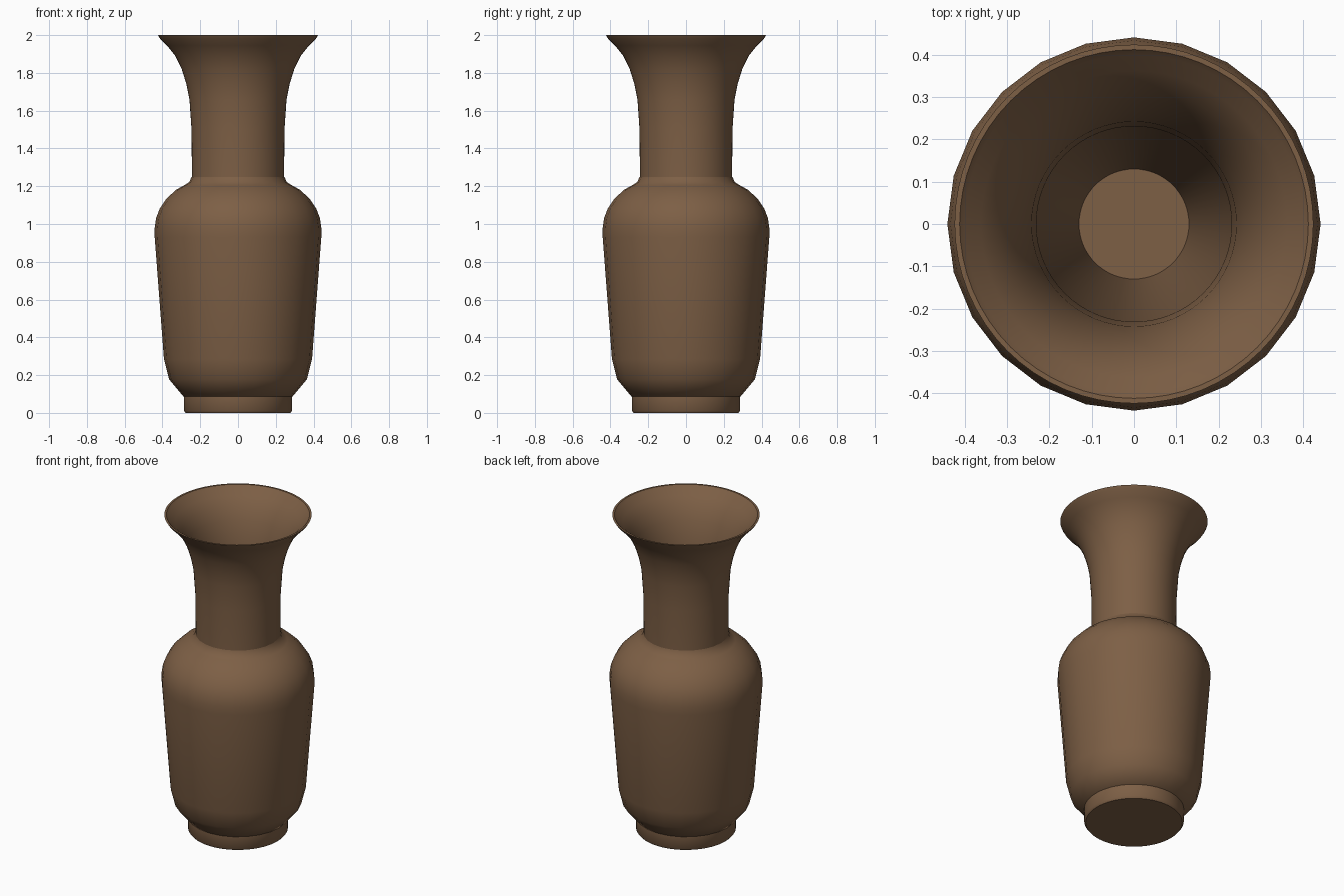
import bpy, bmesh, math

if "Cube" in bpy.data.objects:
    bpy.data.objects.remove(bpy.data.objects["Cube"])

clay = bpy.data.materials.new("brown_clay")
clay.diffuse_color = (0.205, 0.115, 0.060, 1.0)
clay.use_nodes = True
clay.node_tree.nodes["Principled BSDF"].inputs["Base Color"].default_value = clay.diffuse_color


def lathe(name, profile, sides, angle=40):
    """Revolve (radius, z) points about z; radius 0 makes a pole."""
    bm = bmesh.new()
    rings = []
    for r, z in profile:
        if r == 0:
            rings.append([bm.verts.new((0, 0, z))] * sides)
        else:
            rings.append([bm.verts.new((r * math.cos(2 * math.pi * i / sides),
                                        r * math.sin(2 * math.pi * i / sides), z))
                          for i in range(sides)])
    for a, b in zip(rings, rings[1:]):
        for i in range(sides):
            j = (i + 1) % sides
            quad = list(dict.fromkeys((a[i], a[j], b[j], b[i])))
            bm.faces.new(quad)
    mesh = bpy.data.meshes.new(name)
    bm.to_mesh(mesh)
    bm.free()
    mesh.materials.append(clay)
    obj = bpy.data.objects.new(name, mesh)
    bpy.context.collection.objects.link(obj)
    bpy.ops.object.select_all(action='DESELECT')
    obj.select_set(True)
    bpy.context.view_layer.objects.active = obj
    bpy.ops.object.shade_smooth_by_angle(angle=math.radians(angle))
    return obj


# Foot ring with a small chamfer at the ground
lathe("foot", [(0, 0), (0.278, 0), (0.287, 0.012), (0.287, 0.09)], 64)

# Body: flared base, tapering wall, rounded shoulder
lathe("body", [(0.27, 0.085), (0.29, 0.088), (0.365, 0.178), (0.392, 0.285),
               (0.441, 0.93), (0.441, 0.98), (0.434, 1.03), (0.415, 1.08),
               (0.382, 1.13), (0.33, 1.18), (0.285, 1.205), (0.258, 1.222),
               (0.246, 1.25)], 24, 50)

# Neck: flared trumpet outside, rim, then the inner wall down to the floor
lathe("neck", [(0.244, 1.235), (0.244, 1.25), (0.246, 1.5), (0.257, 1.66),
               (0.273, 1.74), (0.298, 1.82), (0.332, 1.89), (0.376, 1.945),
               (0.414, 1.983), (0.424, 2.0), (0.412, 2.0), (0.40, 1.986),
               (0.362, 1.952), (0.32, 1.90), (0.285, 1.83), (0.26, 1.75),
               (0.242, 1.66), (0.231, 1.5), (0.227, 1.25), (0.13, 0.1),
               (0, 0.1)], 64)
